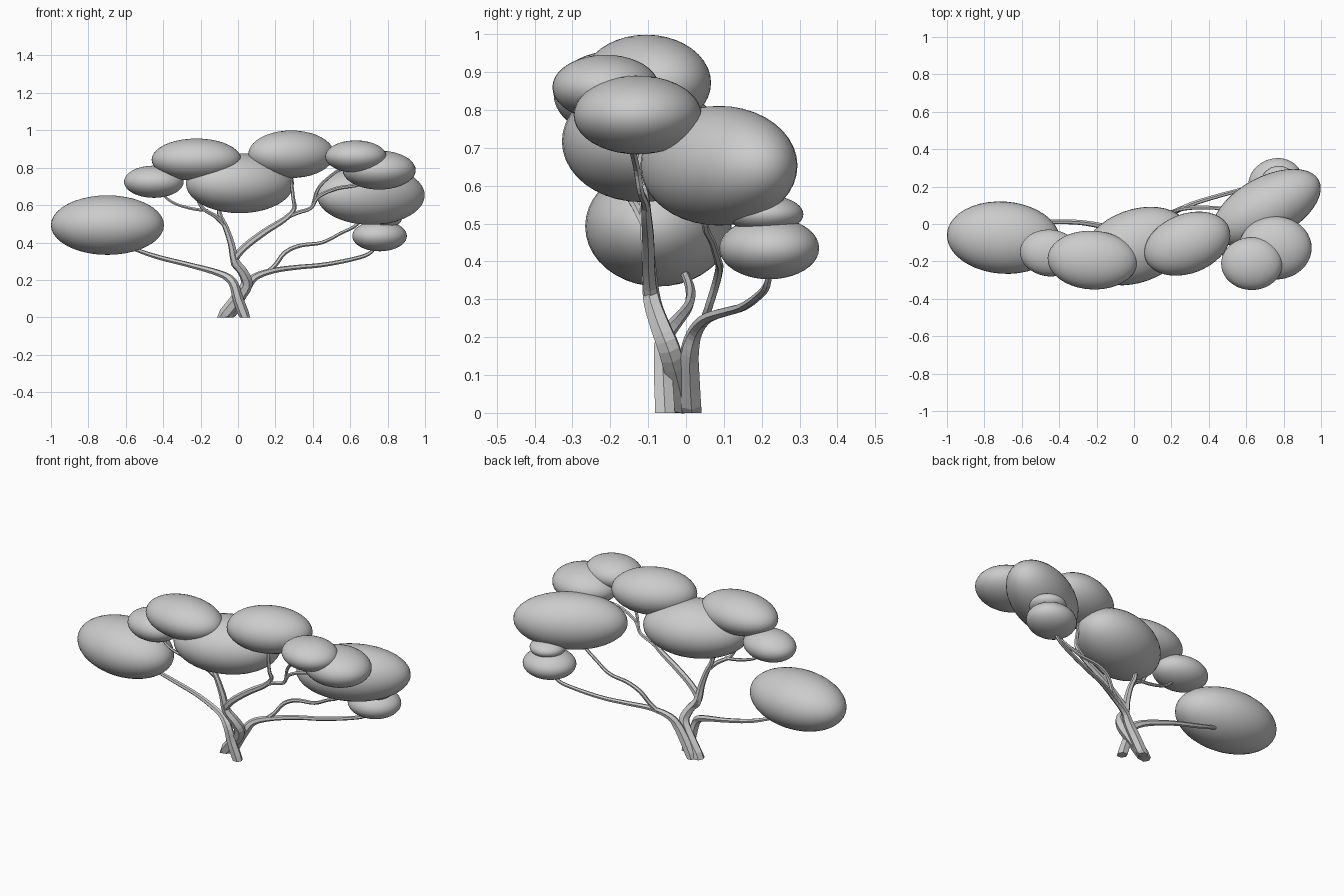
import bpy, bmesh, math
from mathutils import Vector, Matrix

SIDES = 6   # faceted bark
STEPS = 4   # subdivisions between path points


def foliage(name, centre, radii, turn=0):
    """Smooth flattened leaf pad."""
    bm = bmesh.new()
    bmesh.ops.create_uvsphere(bm, u_segments=40, v_segments=20, radius=1)
    for f in bm.faces:
        f.smooth = True
    bm.transform(Matrix.Rotation(math.radians(turn), 4, 'Z') @ Matrix.Diagonal((*radii, 1)))
    finish(bm, name).location = centre


def finish(bm, name):
    mesh = bpy.data.meshes.new(name)
    bm.to_mesh(mesh)
    bm.free()
    obj = bpy.data.objects.new(name, mesh)
    bpy.context.collection.objects.link(obj)
    return obj


def spline(a, b, c, d, t):
    return 0.5 * (2 * b + (c - a) * t + (2 * a - 5 * b + 4 * c - d) * t * t
                  + (3 * b - a - 3 * c + d) * t ** 3)


def branch(name, pts):
    """Tapered faceted tube through points of (x, y, z, radius)."""
    p = [Vector(q) for q in pts]
    p = [2 * p[0] - p[1]] + p + [2 * p[-1] - p[-2]]
    path = [spline(*p[i:i + 4], k / STEPS) for i in range(len(p) - 3) for k in range(STEPS)]
    path.append(p[-2])
    pos = [q.to_3d() for q in path]
    bm, rings, side = bmesh.new(), [], Vector((1, 0, 0))
    for i, c in enumerate(pos):
        t = (pos[min(i + 1, len(pos) - 1)] - pos[max(i - 1, 0)]).normalized()
        side = (side - t * side.dot(t)).normalized()
        up = t.cross(side)
        ring = []
        for k in range(SIDES):
            a = math.tau * k / SIDES
            v = c + path[i][3] * (side * math.cos(a) + up * math.sin(a))
            if c.z < 1e-5:
                v.z = 0      # flat cut on the ground
            ring.append(bm.verts.new(v))
        rings.append(ring)
    for r, s in zip(rings, rings[1:]):
        for k in range(SIDES):
            n = (k + 1) % SIDES
            bm.faces.new((r[k], r[n], s[n], s[k]))
    bm.faces.new(rings[0][::-1])
    bm.faces.new(rings[-1])
    finish(bm, name)


# Leaf pads
for name, centre, radii, turn in [
    ("left_pad", (-.698, -.073, .493), (.303, .193, .159), -4),
    ("upper_left_small_pad", (-.45, -.155, .725), (.16, .125, .086), -5),
    ("upper_left_pad", (-.222, -.193, .843), (.24, .157, .113), -3),
    ("middle_pad", (.01, -.118, .717), (.30, .195, .16), 20),
    ("upper_right_pad", (.285, -.105, .872), (.239, .159, .127), 21),
    ("right_pad", (.71, .087, .653), (.315, .165, .158), 28),
    ("right_front_pad", (.755, -.128, .787), (.195, .169, .104), 0),
    ("right_top_pad", (.63, -.212, .86), (.164, .141, .086), 0),
    ("right_low_pad", (.757, .22, .435), (.148, .13, .082), 20),
    ("right_low_small_pad", (.775, .21, .525), (.1, .1, .05), 0),
]:
    foliage(name, centre, radii, turn)

# Left stem
branch("left_stem", [(.037, -.055, 0, .03), (0, -.06, .1, .028), (-.03, -.06, .19, .024),
                     (-.1, -.03, .235, .018), (-.26, .005, .28, .014),
                     (-.42, .012, .32, .013), (-.54, 0, .36, .011), (-.68, -.03, .42, .008)])
# Central stem and its forks
branch("central_stem", [(-.085, -.005, 0, .034), (-.02, -.02, .08, .034), (.045, -.045, .17, .032),
                        (.03, -.07, .235, .028), (-.015, -.09, .3, .024), (-.035, -.098, .39, .019),
                        (-.065, -.105, .48, .016), (-.1, -.11, .56, .013), (-.1, -.12, .68, .01)])
branch("central_right_fork", [(.02, -.075, .25, .022), (-.02, -.09, .3, .021), (.03, -.098, .37, .019),
                              (.14, -.1, .455, .018), (.25, -.105, .525, .015), (.3, -.11, .58, .012),
                              (.295, -.125, .64, .01), (.28, -.115, .78, .008)])
branch("right_front_twig", [(.27, -.105, .54, .012), (.32, -.11, .56, .011), (.39, -.12, .585, .01),
                            (.43, -.13, .645, .01), (.53, -.14, .69, .01), (.65, -.14, .71, .009),
                            (.74, -.13, .76, .007)])
branch("right_top_twig", [(.4, -.12, .6, .009), (.43, -.14, .69, .009), (.5, -.17, .76, .008),
                          (.6, -.2, .83, .007)])
branch("upper_left_twig", [(-.07, -.105, .49, .013), (-.12, -.13, .54, .012), (-.19, -.155, .585, .01),
                           (-.22, -.165, .66, .009), (-.22, -.18, .78, .007)])
branch("small_pad_twig", [(-.16, -.145, .57, .009), (-.24, -.15, .58, .009), (-.33, -.155, .605, .008),
                          (-.39, -.155, .645, .008), (-.43, -.155, .7, .006)])
# Right stem and its fork
branch("right_stem", [(-.05, .015, 0, .03), (0, .01, .09, .03), (.045, .01, .16, .027),
                      (.09, .025, .215, .02), (.19, .055, .25, .015), (.32, .11, .268, .013),
                      (.45, .15, .28, .012), (.6, .19, .308, .011), (.7, .215, .34, .01),
                      (.75, .22, .4, .008)])
branch("right_stem_fork", [(.15, .045, .235, .013), (.2, .06, .28, .012), (.25, .08, .345, .012),
                           (.33, .088, .383, .011), (.45, .085, .4, .01), (.55, .07, .45, .009),
                           (.64, .05, .5, .009), (.69, .06, .6, .007)])
